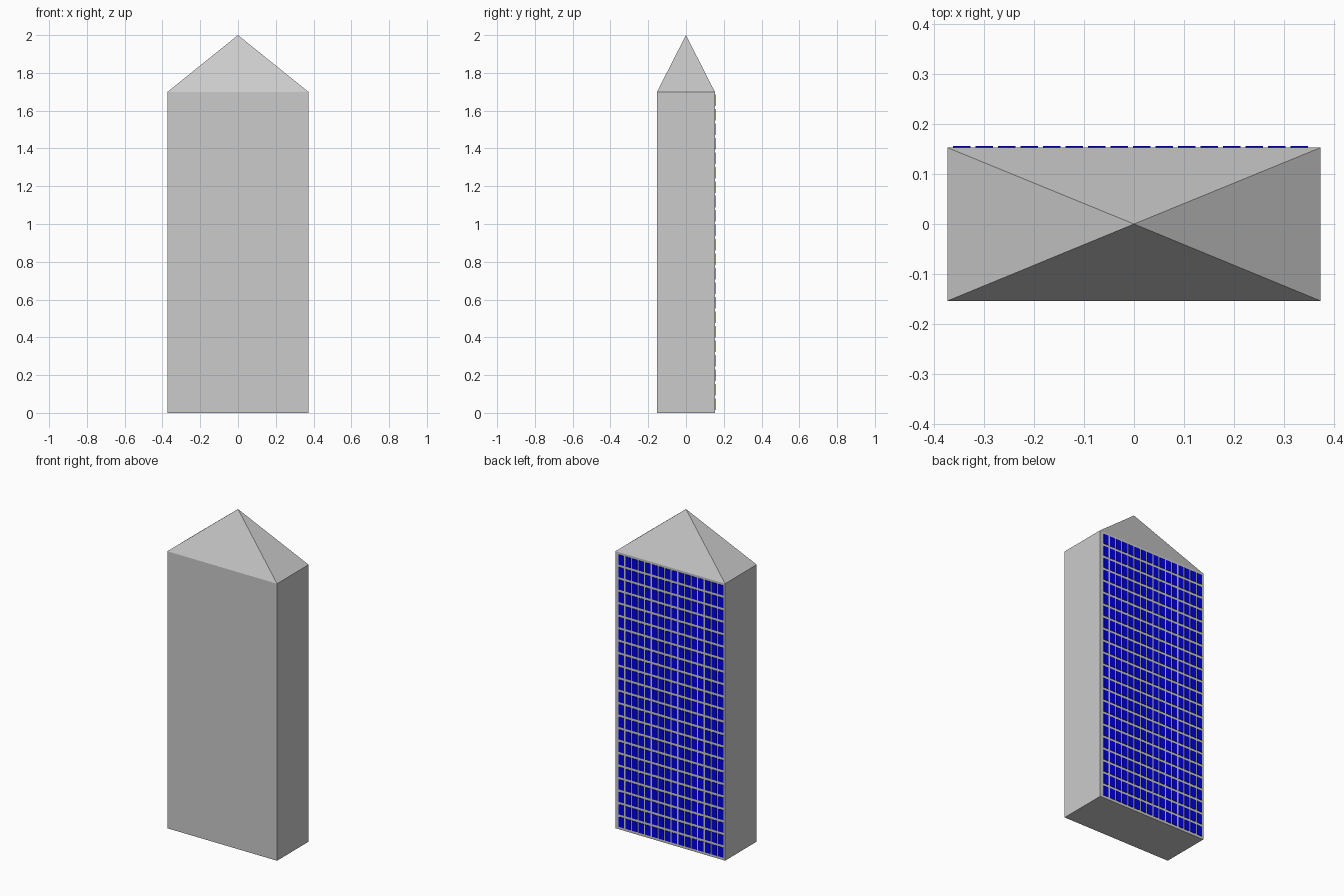
import bpy, bmesh
from mathutils import Matrix, Vector

if "Cube" in bpy.data.objects:
    bpy.data.objects.remove(bpy.data.objects["Cube"])

W, Y0, Y1, EAVE, TOP = 0.3725, -0.1535, 0.1525, 1.70, 2.0
COLS, ROWS = 16, 22
WIN_W, WIN_H = 0.035, 0.061


def add_box(bm, lo, hi):
    lo, hi = Vector(lo), Vector(hi)
    m = Matrix.Translation((lo + hi) / 2) @ Matrix.Diagonal((*(hi - lo), 1))
    bmesh.ops.create_cube(bm, size=1, matrix=m)


def finish(bm, name):
    bmesh.ops.recalc_face_normals(bm, faces=bm.faces)
    mesh = bpy.data.meshes.new(name)
    bm.to_mesh(mesh)
    bm.free()
    obj = bpy.data.objects.new(name, mesh)
    bpy.context.collection.objects.link(obj)
    return obj


# Tower block
bm = bmesh.new()
add_box(bm, (-W, Y0, 0), (W, Y1, EAVE))
finish(bm, "tower_block")

# Pyramid roof
bm = bmesh.new()
base = [bm.verts.new((x, y, EAVE)) for x, y in ((-W, Y0), (W, Y0), (W, Y1), (-W, Y1))]
apex = bm.verts.new((0, 0, TOP))
bm.faces.new(base)
for i in range(4):
    bm.faces.new((base[i], base[(i + 1) % 4], apex))
finish(bm, "pyramid_roof")

# Window grid, slightly proud of the back wall
bm = bmesh.new()
x_start, x_end = -0.362, 0.348
z_start, z_end = 0.016, 1.686
for c in range(COLS):
    x = x_start + c * (x_end - x_start - WIN_W) / (COLS - 1)
    for r in range(ROWS):
        z = z_start + r * (z_end - z_start - WIN_H) / (ROWS - 1)
        add_box(bm, (x, Y1 - 0.002, z), (x + WIN_W, Y1 + 0.003, z + WIN_H))
windows = finish(bm, "back_windows")
blue = bpy.data.materials.new("blue_glass")
blue.diffuse_color = (0.0, 0.0, 0.8, 1)
blue.use_nodes = True
blue.node_tree.nodes["Principled BSDF"].inputs["Base Color"].default_value = blue.diffuse_color
windows.data.materials.append(blue)
